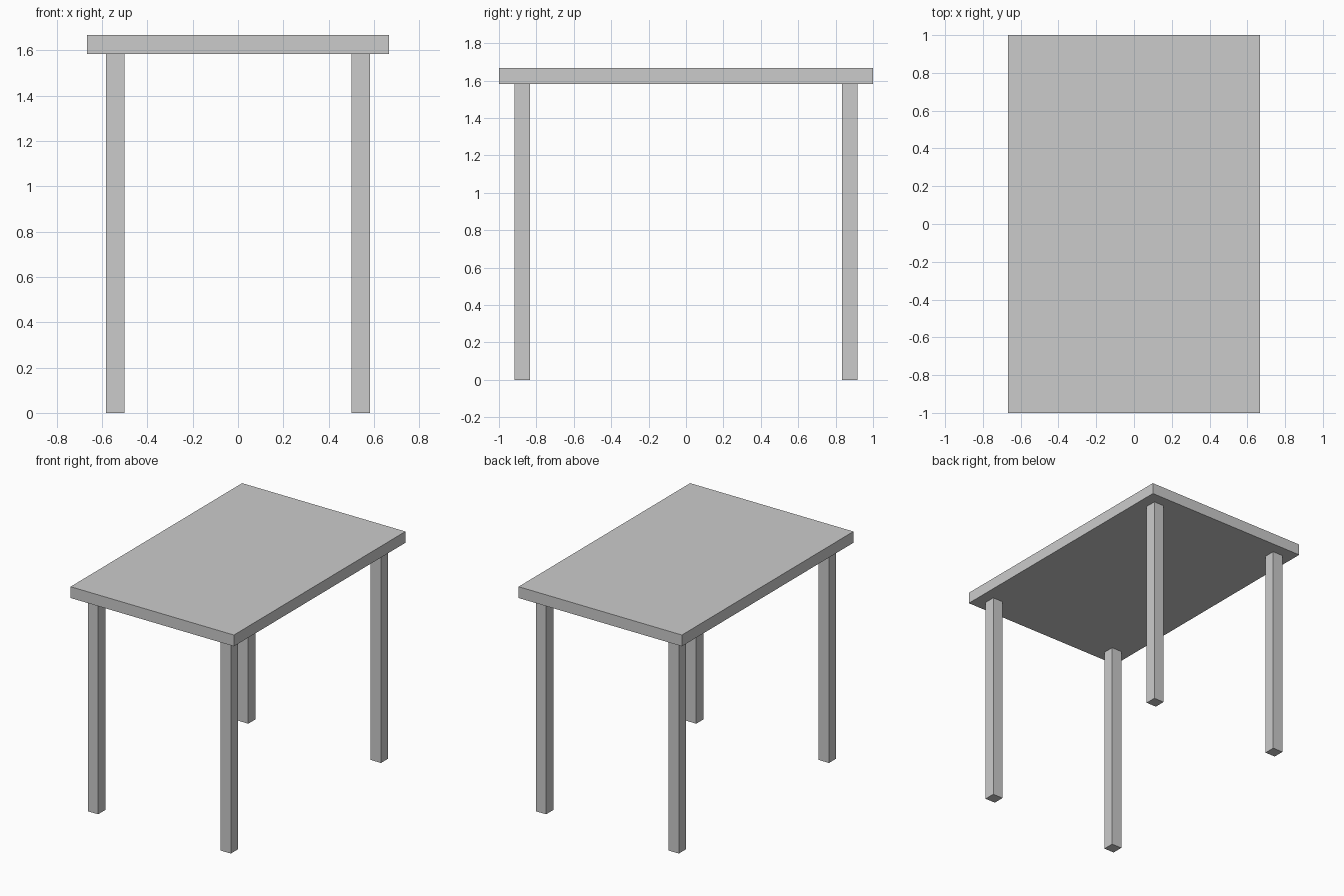
import bpy

if "Cube" in bpy.data.objects:
    bpy.data.objects.remove(bpy.data.objects["Cube"])

U = 1 / 12  # board thickness, the module of the whole table


def box(name, center, size):
    bpy.ops.mesh.primitive_cube_add(size=1, location=center)
    obj = bpy.context.object
    obj.name = name
    obj.scale = size
    bpy.ops.object.transform_apply(location=False, rotation=False, scale=True)
    return obj


# Table top
box("table_top", (0, 0, 19.5 * U), (16 * U, 24 * U, U))

# Four square legs, inset one module from the edges
for side, sx in (("left", -1), ("right", 1)):
    for end, sy in (("front", -1), ("back", 1)):
        box(f"{end}_{side}_leg", (sx * 6.5 * U, sy * 10.5 * U, 9.5 * U), (U, U, 19 * U))
